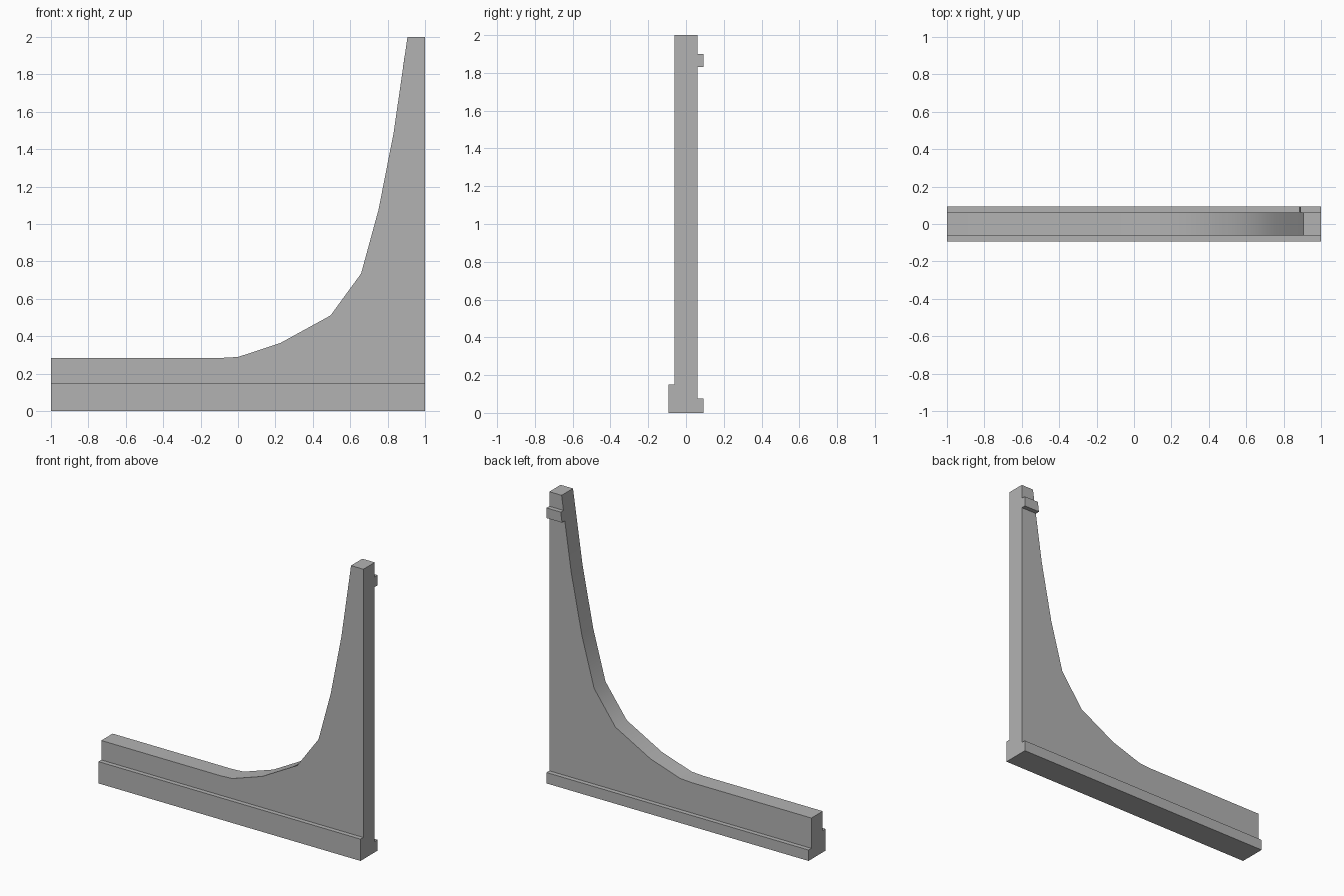
import bpy, bmesh
from math import radians
from mathutils import Vector

cube = bpy.data.objects.get("Cube")
if cube:
    bpy.data.objects.remove(cube, do_unlink=True)

# Plain grey finish
grey = bpy.data.materials.new("plain grey")
grey.use_nodes = True
colour = (0.45, 0.45, 0.45, 1)
grey.diffuse_color = colour
grey.node_tree.nodes["Principled BSDF"].inputs["Base Color"].default_value = colour


def extrude_profile(name, outline, y_front, y_back):
    """Extrude an (x, z) outline from y_front to y_back."""
    bm = bmesh.new()
    face = bm.faces.new([bm.verts.new((x, y_front, z)) for x, z in outline])
    result = bmesh.ops.extrude_face_region(bm, geom=[face])
    moved = [v for v in result["geom"] if isinstance(v, bmesh.types.BMVert)]
    bmesh.ops.translate(bm, verts=moved, vec=Vector((0, y_back - y_front, 0)))
    bmesh.ops.recalc_face_normals(bm, faces=bm.faces)
    mesh = bpy.data.meshes.new(name)
    bm.to_mesh(mesh)
    bm.free()
    mesh.materials.append(grey)
    obj = bpy.data.objects.new(name, mesh)
    bpy.context.collection.objects.link(obj)
    bpy.ops.object.select_all(action="DESELECT")
    obj.select_set(True)
    bpy.context.view_layer.objects.active = obj
    bpy.ops.object.shade_smooth_by_angle(angle=radians(30))
    return obj


WEB = 0.062    # half thickness of the panel
OUT = 0.093    # reach of the ledges

# Sweeping panel: low wall rising to a tall post
curve = [(-1, 0.284), (-0.09, 0.284), (0, 0.289), (0.227, 0.364),
         (0.495, 0.511), (0.658, 0.735), (0.751, 1.075),
         (0.832, 1.487), (0.906, 2)]
extrude_profile("wall_panel", [(1, 2), (1, 0), (-1, 0)] + curve, -WEB, WEB)


def strip(height):
    return [(-1, 0), (1, 0), (1, height), (-1, height)]


# Base ledges, taller at the front
extrude_profile("front_base_ledge", strip(0.15), -OUT, -WEB)
extrude_profile("back_base_ledge", strip(0.075), WEB, OUT)

# Small band behind the post top, following its slanted edge
band = [(0.881, 1.83), (1, 1.83), (1, 1.9), (0.891, 1.9)]
extrude_profile("back_top_band", band, WEB, OUT)
